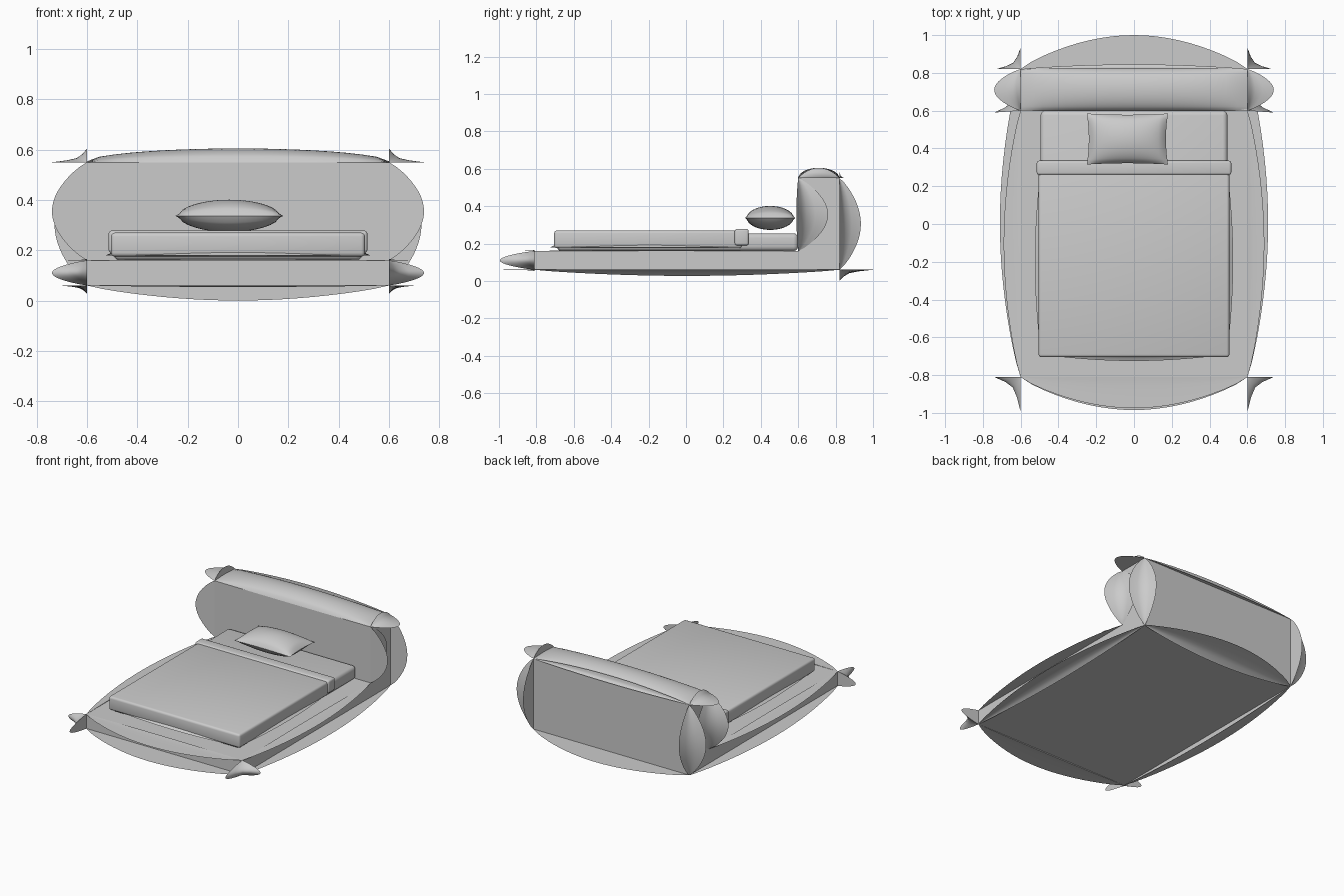
import bpy, bmesh, math
from mathutils import Vector

cube = bpy.data.objects.get("Cube")
if cube:
    bpy.data.objects.remove(cube, do_unlink=True)

grey = bpy.data.materials.new("soft_grey")
grey.use_nodes = True
colour = (0.6, 0.6, 0.6, 1)
grey.diffuse_color = colour
grey.node_tree.nodes["Principled BSDF"].inputs["Base Color"].default_value = colour


def finish(name, bm, smooth=True):
    bmesh.ops.recalc_face_normals(bm, faces=bm.faces)
    mesh = bpy.data.meshes.new(name)
    bm.to_mesh(mesh)
    bm.free()
    obj = bpy.data.objects.new(name, mesh)
    bpy.context.collection.objects.link(obj)
    mesh.materials.append(grey)
    if smooth:
        bpy.ops.object.select_all(action='DESELECT')
        obj.select_set(True)
        bpy.context.view_layer.objects.active = obj
        bpy.ops.object.shade_smooth_by_angle(angle=math.radians(35))
    return obj


def box(name, lo, hi, bevel=0.0):
    bm = bmesh.new()
    bmesh.ops.create_cube(bm, size=1)
    for v in bm.verts:
        v.co = Vector([lo[i] + (v.co[i] + 0.5) * (hi[i] - lo[i]) for i in range(3)])
    if bevel:
        bmesh.ops.bevel(bm, geom=bm.edges[:], offset=bevel, segments=3,
                        profile=0.5, affect='EDGES')
    return finish(name, bm, bevel > 0)


def flare(name, start, end, a, b, steps=20):
    """Lens-shaped lip on an edge, bulging towards a and b, hollow between."""
    start, end, a, b = map(Vector, (start, end, a, b))
    bm = bmesh.new()
    rings = []
    for i in range(steps + 1):
        t = i / steps
        s = max(math.sin(math.pi * t), 0.002) ** 0.8
        p = start.lerp(end, t)
        offsets = (Vector(), a, a * 0.58 + b * 0.14, a * 0.3 + b * 0.3,
                   a * 0.14 + b * 0.58, b)
        rings.append([bm.verts.new(p + o * s) for o in offsets])
    for r, q in zip(rings, rings[1:]):
        for k in range(len(r)):
            n = (k + 1) % len(r)
            bm.faces.new((r[k], r[n], q[n], q[k]))
    finish(name, bm)


def cushion(name, centre, half, pinch, n=20, lower=True):
    """Puffed rectangle, with sides drawn in between the corners."""
    bm = bmesh.new()
    for sign in ((1, -1) if lower else (1,)):
        grid = []
        for i in range(n + 1):
            row = []
            for j in range(n + 1):
                u, v = 2 * i / n - 1, 2 * j / n - 1
                h = ((1 - u * u) * (1 - v * v)) ** 0.55
                x = half[0] * u * (1 - pinch * (1 - v * v))
                y = half[1] * v * (1 - pinch * (1 - u * u))
                row.append(bm.verts.new(Vector(centre) + Vector((x, y, sign * half[2] * h))))
            grid.append(row)
        for i in range(n):
            for j in range(n):
                bm.faces.new((grid[i][j], grid[i + 1][j],
                              grid[i + 1][j + 1], grid[i][j + 1]))
    bmesh.ops.remove_doubles(bm, verts=bm.verts, dist=0.0001)
    return finish(name, bm)


# Main levels of the frame
W, FRONT, BACK, HEAD = 0.6, -0.81, 0.82, 0.6
LOW, DECK, TOP = 0.06, 0.16, 0.55

# Frame and headboard
box("bed_base", (-W, FRONT, LOW), (W, BACK, DECK))
box("headboard", (-W, HEAD, DECK), (W, BACK, TOP))

# Lips across the front and back
flare("front_top_lip", (-W, FRONT, DECK), (W, FRONT, DECK), (0, -0.165, 0), (0, 0, 0.005))
flare("front_bottom_lip", (-W, FRONT, LOW), (W, FRONT, LOW), (0, -0.175, 0), (0, 0, -0.006))
flare("back_bottom_lip", (-W, BACK, LOW), (W, BACK, LOW), (0, 0.18, 0), (0, 0, -0.06))
flare("headboard_back_lip", (-W, BACK, TOP), (W, BACK, TOP), (0, 0.025, 0), (0, 0, 0.04))

# Lips repeated on both sides
for side, s in (("left", 1), ("right", -1)):
    x = s * W
    flare(side + "_bottom_lip", (x, FRONT, LOW), (x, BACK, LOW),
          (s * 0.11, 0, 0), (0, 0, -0.033))
    flare(side + "_top_lip", (x, FRONT, DECK), (x, HEAD, DECK),
          (s * 0.09, 0, 0), (0, 0, 0.006))
    flare(side + "_front_corner", (x, FRONT, LOW), (x, FRONT, DECK),
          (s * 0.14, 0, 0), (0, -0.185, 0))
    flare(side + "_headboard_rear_edge", (x, BACK, LOW), (x, BACK, TOP),
          (s * 0.13, 0, 0), (0, 0.115, 0))
    flare(side + "_headboard_front_edge", (x, HEAD, DECK), (x, HEAD, TOP),
          (s * 0.14, -0.01, 0), (s * 0.015, 0.16, 0))
    flare(side + "_headboard_top_edge", (x, HEAD, TOP), (x, BACK, TOP),
          (s * 0.14, 0, 0), (0, 0, 0.055))

# Padded crown of the headboard
cushion("headboard_crown", (0, (HEAD + BACK) / 2, TOP), (W, (BACK - HEAD) / 2, 0.055),
        -0.02, lower=False)

# Bedding
box("mattress", (-0.495, -0.69, DECK), (0.495, HEAD, 0.255), 0.025)
box("blanket", (-0.505, -0.705, 0.175), (0.505, 0.3, 0.27), 0.015)
box("blanket_fold", (-0.515, 0.26, 0.19), (0.515, 0.335, 0.278), 0.012)
for side, s in (("left", 1), ("right", -1)):
    flare(side + "_blanket_hem", (s * 0.49, -0.69, 0.18), (s * 0.49, 0.3, 0.18),
          (s * 0.035, 0, 0), (0, 0, 0.05))
flare("front_blanket_hem", (-0.48, -0.69, 0.18), (0.48, -0.69, 0.18),
      (0, -0.035, 0), (0, 0, 0.05))

# Pillow
cushion("pillow", (-0.035, 0.45, 0.337), (0.215, 0.135, 0.064), 0.05)
